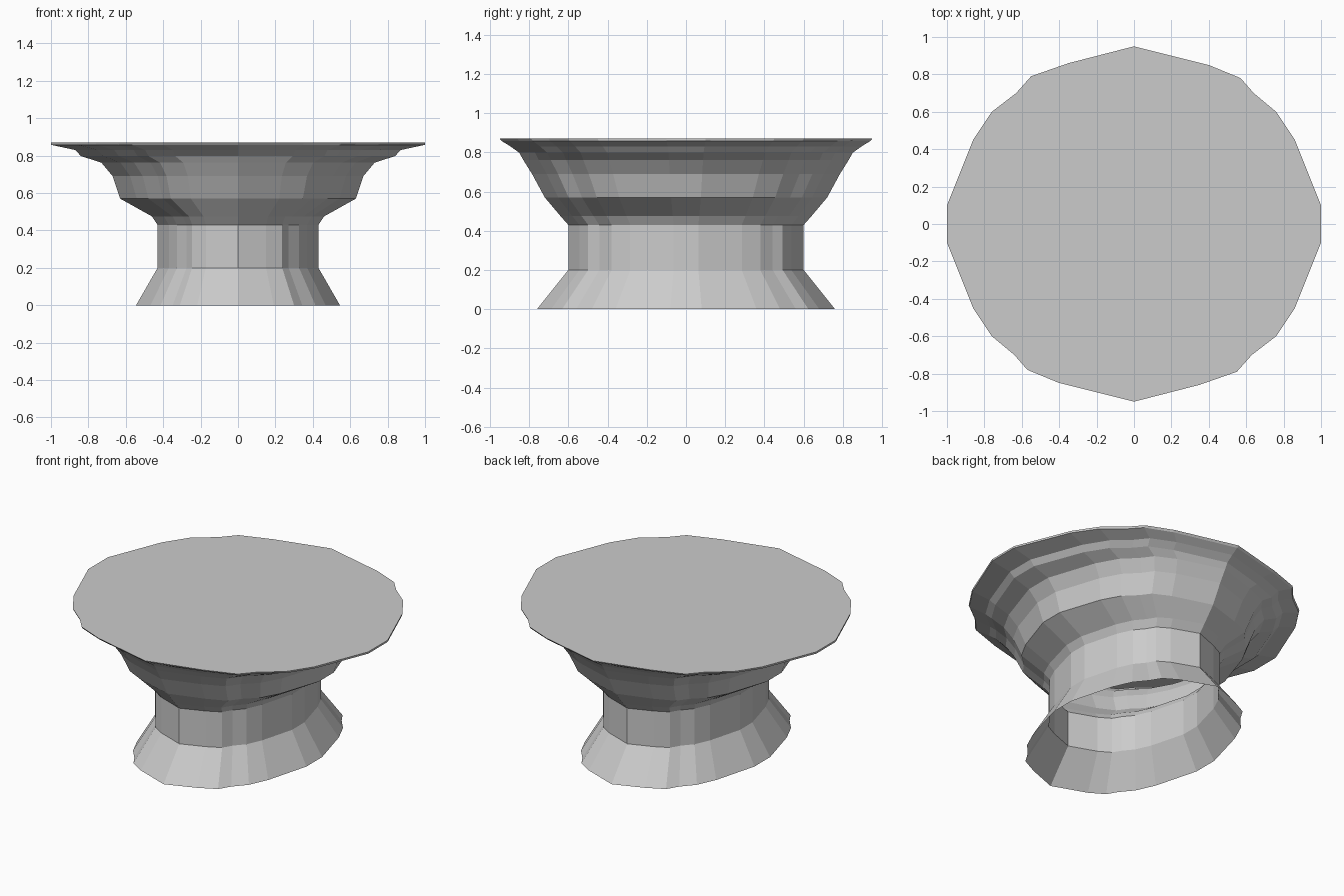
import bpy, bmesh

if "Cube" in bpy.data.objects:
    bpy.data.objects.remove(bpy.data.objects["Cube"])

# Half of the slightly irregular outline; the other half is a 180 degree turn
half = [(1, -.1), (1, .1), (.86, .45), (.76, .6), (.64, .7), (.57, .78), (.4, .85),
        (0, .95), (-.35, .86), (-.55, .79), (-.63, .7), (-.76, .6), (-.86, .45)]
outline = half + [(-x, -y) for x, y in half]

# Profile: half width in x, half depth in y, height
profile = [(.545, .76, 0), (.43, .6, .2), (.43, .6, .43), (.46, .64, .475),
           (.63, .72, .57), (.67, .785, .69), (.73, .83, .762), (.84, .85, .798),
           (.87, .895, .83), (1, .94, .858), (1, .95, .87)]


def loft(name, outline, profile):
    bm = bmesh.new()
    rings = [[bm.verts.new((x * sx, y * sy / .95, z)) for x, y in outline]
             for sx, sy, z in profile]
    n = len(outline)
    for low, high in zip(rings, rings[1:]):
        for i in range(n):
            j = (i + 1) % n
            bm.faces.new((low[i], low[j], high[j], high[i]))
    bm.faces.new(rings[-1])
    mesh = bpy.data.meshes.new(name)
    bm.to_mesh(mesh)
    bm.free()
    obj = bpy.data.objects.new(name, mesh)
    bpy.context.collection.objects.link(obj)
    return obj


# Hollow pedestal with flared foot, oval waist and closed flat top
loft("pedestal_table", outline, profile)
